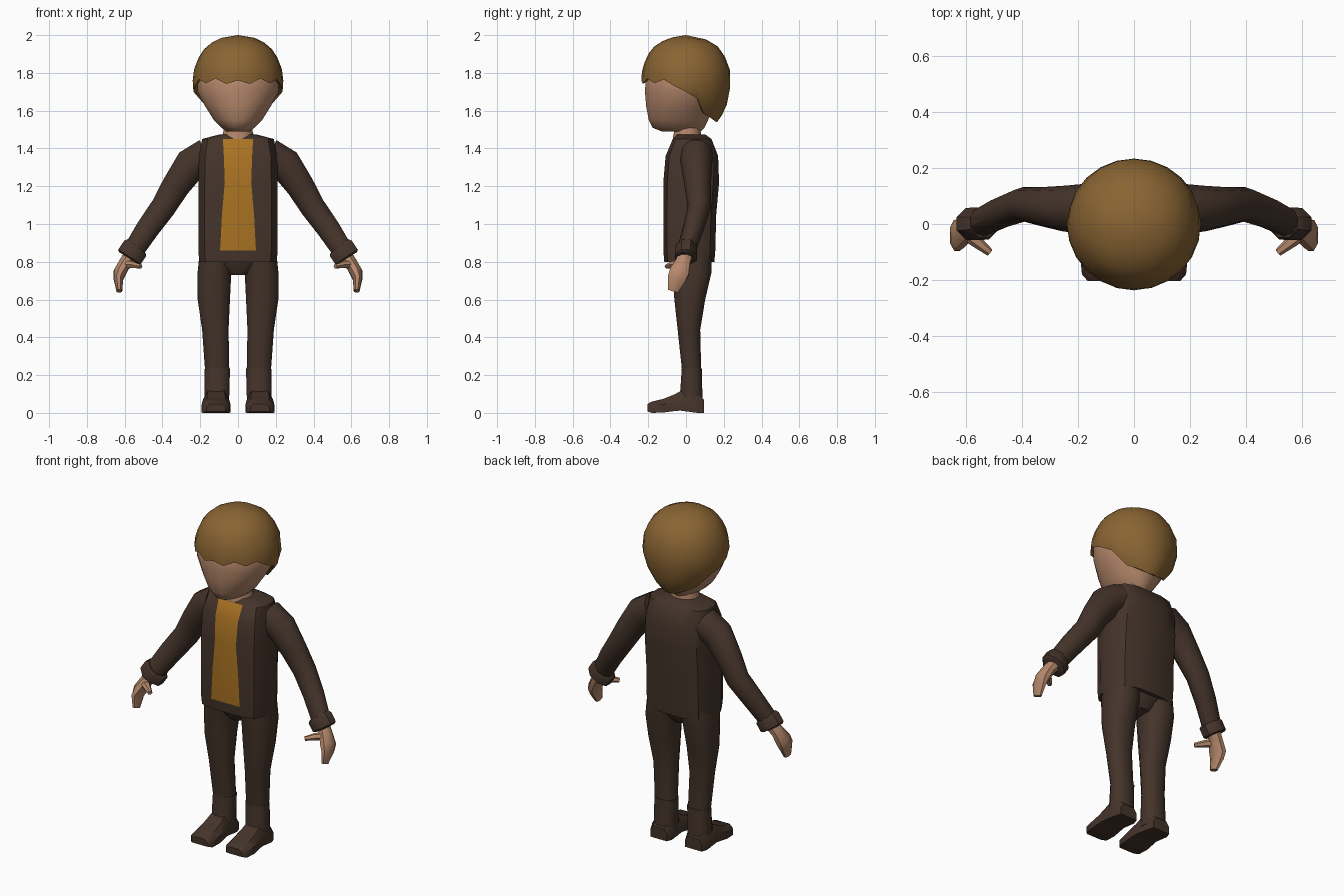
import bpy, bmesh, math
from mathutils import Vector


def material(name, rgb):
    m = bpy.data.materials.new(name)
    m.diffuse_color = (*rgb, 1)
    return m


SKIN = material("skin", (0.47, 0.25, 0.15))
HAIR = material("hair brown", (0.25, 0.127, 0.033))
CLOTH = material("dark brown cloth", (0.058, 0.034, 0.023))
SHIRT = material("ochre shirt", (0.40, 0.17, 0.016))
X, Y, Z = Vector((1, 0, 0)), Vector((0, 1, 0)), Vector((0, 0, 1))


def loft(name, rings, mats, mirror=False, rule=None, angle=40):
    """Skin a list of equal-length point rings, capped at both ends."""
    bm = bmesh.new()
    rows = [[bm.verts.new(p) for p in r] for r in rings]
    n = len(rows[0])
    for a, b in zip(rows, rows[1:]):
        for i in range(n):
            j = (i + 1) % n
            bm.faces.new((a[i], a[j], b[j], b[i]))
    bm.faces.new(rows[0])
    bm.faces.new(rows[-1])
    bmesh.ops.remove_doubles(bm, verts=bm.verts, dist=0.0005)
    bmesh.ops.recalc_face_normals(bm, faces=bm.faces)
    if rule:
        for f in bm.faces:
            f.material_index = rule(f.calc_center_median(), f.normal)
    me = bpy.data.meshes.new(name)
    bm.to_mesh(me)
    bm.free()
    for m in mats:
        me.materials.append(m)
    ob = bpy.data.objects.new(name, me)
    bpy.context.collection.objects.link(ob)
    bpy.ops.object.select_all(action='DESELECT')
    ob.select_set(True)
    bpy.context.view_layer.objects.active = ob
    bpy.ops.object.shade_smooth_by_angle(angle=math.radians(angle))
    if mirror:
        ob.modifiers.new("mirror", 'MIRROR')
    return ob


def ring(c, u, v, ru, rv, n=10, power=1.0):
    """Ellipse; power below 1 makes it boxier."""
    def s(t):
        return math.copysign(abs(t) ** power, t)
    pts = []
    for i in range(n):
        a = 2 * math.pi * (i + 0.5) / n
        pts.append(Vector(c) + u * ru * s(math.cos(a)) + v * rv * s(math.sin(a)))
    return pts


def upright(sections, n=12, power=1.0):
    """Rings at height z: (z, centre x, half width, front y, back y)."""
    return [ring((cx, (f + b) / 2, z), X, Y, hw, (b - f) / 2, n, power)
            for z, cx, hw, f, b in sections]


def sweep(path, n=10, power=1.0):
    """Rings square to a path of (point, radius across, radius in y)."""
    out = []
    for i, (p, ru, rv) in enumerate(path):
        a = Vector(path[max(i - 1, 0)][0])
        b = Vector(path[min(i + 1, len(path) - 1)][0])
        t = (b - a).normalized()
        u = t.cross(Y).normalized()
        out.append(ring(p, u, u.cross(t), ru, rv, n, power))
    return out


def lerp(table, x):
    """Piecewise linear lookup in rising (x, value) pairs."""
    for (x0, v0), (x1, v1) in zip(table, table[1:]):
        if x <= x1:
            return v0 + (v1 - v0) * max(0, x - x0) / (x1 - x0)
    return table[-1][1]


# Head and neck
loft("head", upright([
    (1.49, 0, 0.06, -0.13, 0.08), (1.51, 0, 0.09, -0.18, 0.10),
    (1.55, 0, 0.13, -0.20, 0.12), (1.62, 0, 0.175, -0.214, 0.15),
    (1.70, 0, 0.218, -0.221, 0.19), (1.78, 0, 0.222, -0.217, 0.20),
    (1.86, 0, 0.185, -0.18, 0.18), (1.93, 0, 0.10, -0.10, 0.10)], 16), [SKIN])
loft("neck", upright([(1.40, 0, 0.095, -0.07, 0.085), (1.46, 0, 0.09, -0.072, 0.085),
                      (1.49, 0, 0.08, -0.065, 0.08), (1.56, 0, 0.085, -0.07, 0.08)]), [SKIN])

# Hair cap with an uneven fringe, longer at the back
side = [(1.54, 0.115), (1.58, 0.15), (1.64, 0.197), (1.70, 0.236), (1.76, 0.24),
        (1.83, 0.231), (1.90, 0.20), (1.95, 0.16), (1.985, 0.09), (2.0, 0)]
back = [(1.54, 0.165), (1.60, 0.207), (1.68, 0.23), (1.76, 0.237)] + side[5:]
edge = [1.76, 1.742, 1.77, 1.745, 1.765, 1.73, 1.70, 1.665, 1.58, 1.565, 1.55, 1.54, 1.54]


def hair_row(f, shrink=1.0, lift=0.0):
    pts = []
    for i in range(24):
        a = math.radians(15 * i)
        z = 2 - (2 - edge[min(i, 24 - i)]) * f
        pts.append((lerp(side, z) * math.sin(a) * shrink,
                    -lerp(back, z) * math.cos(a) * shrink, z + lift))
    return pts


loft("hair", [hair_row(f) for f in (0, 0.05, 0.13, 0.25, 0.4, 0.6, 0.8, 0.92, 1)]
     + [hair_row(1, 0.88, 0.015)], [HAIR], angle=50)

# Jacket body; the strip between the opening edges is the shirt
body = []
for z, hw, f, b, gap in [(0.80, 0.205, -0.115, 0.15, 0.10), (0.86, 0.21, -0.12, 0.155, 0.095),
                         (1.05, 0.21, -0.12, 0.16, 0.085), (1.22, 0.21, -0.12, 0.175, 0.07),
                         (1.36, 0.207, -0.108, 0.17, 0.075), (1.45, 0.19, -0.07, 0.135, 0.08),
                         (1.475, 0.095, -0.045, 0.10, 0.075)]:
    m, d = (f + b) / 2, (b - f) / 2
    half = [(gap, f), (hw * 0.84, m - d * 0.86), (hw, m - d * 0.4), (hw, m + d * 0.35),
            (hw * 0.82, m + d * 0.8), (hw * 0.4, b)]
    body.append([(x, y, z) for x, y in half] + [(-x, y, z) for x, y in reversed(half)])
loft("jacket", body, [CLOTH, SHIRT],
     rule=lambda c, nrm: int(abs(c.x) < 0.01 and nrm.y < -0.5 and 0.86 < c.z < 1.46))

# Sleeves and cuffs
loft("sleeve", sweep([((0.16, 0.055, 1.365), 0.095, 0.09), ((0.25, 0.055, 1.315), 0.092, 0.082),
                      ((0.33, 0.062, 1.20), 0.078, 0.07), ((0.395, 0.07, 1.09), 0.07, 0.062),
                      ((0.475, 0.04, 0.98), 0.065, 0.056), ((0.55, 0.003, 0.865), 0.058, 0.05)]),
     [CLOTH], True)
loft("cuff", sweep([((0.537, 0.003, 0.88), 0.066, 0.055), ((0.545, 0.002, 0.87), 0.077, 0.062),
                    ((0.575, 0, 0.825), 0.077, 0.062), ((0.578, 0, 0.82), 0.066, 0.055)], 8),
     [CLOTH], True)

# Mitten hands and thumbs
loft("hand", sweep([((0.56, 0, 0.845), 0.04, 0.04), ((0.595, -0.015, 0.80), 0.035, 0.042),
                    ((0.625, -0.035, 0.745), 0.036, 0.056), ((0.633, -0.05, 0.71), 0.027, 0.052),
                    ((0.628, -0.07, 0.645), 0.016, 0.03)], 8), [SKIN], True)
loft("thumb", sweep([((0.605, -0.025, 0.785), 0.024, 0.03), ((0.56, -0.065, 0.785), 0.02, 0.022),
                     ((0.515, -0.102, 0.775), 0.012, 0.014)], 6), [SKIN], True)

# Trousers
loft("trouser_seat", upright([(0.73, 0, 0.05, -0.05, 0.09), (0.79, 0, 0.13, -0.085, 0.13),
                              (0.90, 0, 0.19, -0.10, 0.14)], 12, 0.8), [CLOTH])
loft("trouser_leg", upright([
    (0.86, 0.11, 0.095, -0.09, 0.14), (0.74, 0.125, 0.092, -0.075, 0.137),
    (0.60, 0.128, 0.088, -0.064, 0.104), (0.44, 0.12, 0.072, -0.046, 0.077),
    (0.22, 0.11, 0.066, -0.022, 0.082)], 12, 0.85), [CLOTH], True)

# Boots: shaft and foot
loft("boot_shaft", upright([
    (0.235, 0.109, 0.069, -0.024, 0.085), (0.12, 0.112, 0.068, -0.032, 0.088),
    (0.04, 0.113, 0.068, -0.045, 0.092)], 12, 0.85), [CLOTH], True)
foot = []
for y, hw, top, bottom in [(0.095, 0.055, 0.07, 0.0), (0.06, 0.066, 0.11, 0.0),
                           (-0.03, 0.068, 0.115, 0.012), (-0.06, 0.072, 0.098, 0.01),
                           (-0.12, 0.076, 0.074, 0.002), (-0.18, 0.07, 0.06, 0.0),
                           (-0.203, 0.05, 0.048, 0.008)]:
    half = [(hw, bottom), (hw, bottom + 0.6 * (top - bottom)), (hw * 0.65, top)]
    foot.append([(0.116 + x, y, z) for x, z in half]
                + [(0.116 - x, y, z) for x, z in reversed(half)])
loft("boot_foot", foot, [CLOTH], True)
